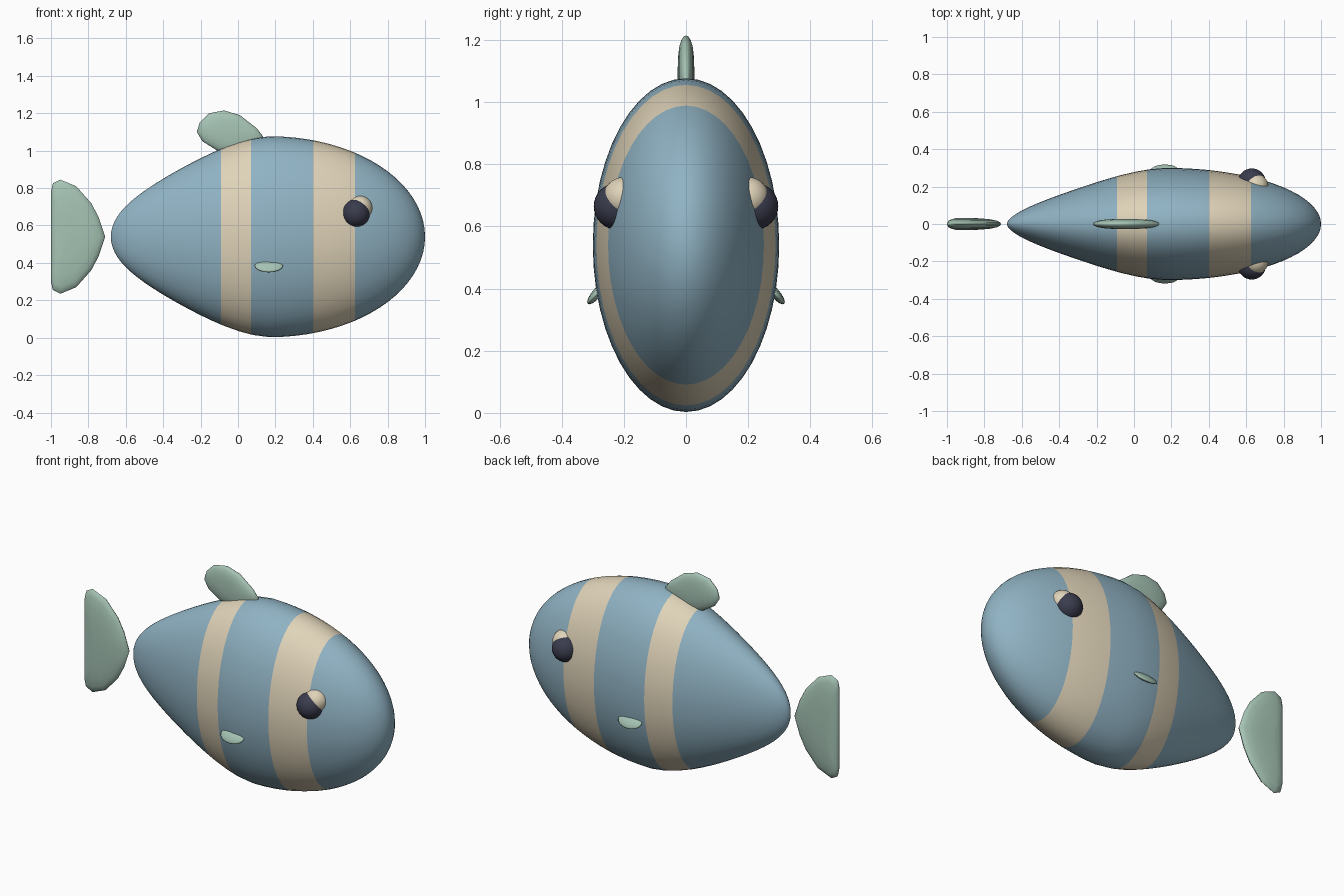
import bpy
import bmesh
from math import sin, cos, pi, sqrt, radians

cube = bpy.data.objects.get("Cube")
if cube:
    bpy.data.objects.remove(cube, do_unlink=True)


def material(name, rgb):
    mat = bpy.data.materials.new(name)
    mat.use_nodes = True
    mat.diffuse_color = (*rgb, 1)
    mat.node_tree.nodes["Principled BSDF"].inputs["Base Color"].default_value = (*rgb, 1)
    return mat


BLUE = material("dusty blue", (0.28, 0.45, 0.55))
SAND = material("sand", (0.74, 0.65, 0.48))
GREEN = material("pale green", (0.38, 0.55, 0.46))
DARK = material("dark navy", (0.042, 0.045, 0.075))


def finish(name, bm, mats, sharp=60):
    bmesh.ops.recalc_face_normals(bm, faces=bm.faces)
    mesh = bpy.data.meshes.new(name)
    bm.to_mesh(mesh)
    bm.free()
    for mat in mats:
        mesh.materials.append(mat)
    obj = bpy.data.objects.new(name, mesh)
    bpy.context.collection.objects.link(obj)
    bpy.ops.object.select_all(action="DESELECT")
    obj.select_set(True)
    bpy.context.view_layer.objects.active = obj
    bpy.ops.object.shade_smooth_by_angle(angle=radians(sharp))
    return obj


def loft(bm, rings, start, end):
    """Skin closed rings and close both ends with a point."""
    loops = [[bm.verts.new(p) for p in ring] for ring in rings]
    n = len(loops[0])
    for a, b in zip(loops, loops[1:]):
        for i in range(n):
            j = (i + 1) % n
            bm.faces.new((a[i], a[j], b[j], b[i]))
    for tip, loop in ((start, loops[0]), (end, loops[-1])):
        v = bm.verts.new(tip)
        for i in range(n):
            bm.faces.new((v, loop[i], loop[(i + 1) % n]))


# Body: elliptical rings along x, with rings placed on the stripe edges
MID_X, MID_Z, FRONT, BACK = 0.17, 0.54, 0.83, 0.85
STRIPES = ((-0.09, 0.07), (0.40, 0.625))


def body_radii(x):
    if x >= MID_X:
        f = sqrt(1 - ((x - MID_X) / FRONT) ** 2)
        g = f
    else:
        u = (MID_X - x) / BACK
        f = sqrt(1 - u) * (1 + 0.42 * u * (1 - u) * (1 - 1.4 * u))
        g = f ** 1.2
    return 0.3 * g, 0.537 * f


STEPS, SIDES = 20, 48
xs = {edge for stripe in STRIPES for edge in stripe}
xs |= {MID_X + FRONT * sin(pi / 2 * i / STEPS) for i in range(STEPS)}
xs |= {MID_X - BACK * (1 - (i / STEPS) ** 2) for i in range(1, STEPS)}
rings = []
for x in sorted(xs):
    ry, rz = body_radii(x)
    angles = [2 * pi * i / SIDES for i in range(SIDES)]
    rings.append([(x, ry * cos(a), MID_Z + rz * sin(a)) for a in angles])
bm = bmesh.new()
loft(bm, rings, (MID_X - BACK, 0, MID_Z), (MID_X + FRONT, 0, MID_Z))
for face in bm.faces:
    cx = face.calc_center_median().x
    face.material_index = int(any(a < cx < b for a, b in STRIPES))
finish("body", bm, (BLUE, SAND))


# Tail and top fin: lens shapes swelling from an outline in the xz plane
def lens_fin(name, outline, centre, half):
    cx, cz = centre
    scales = (0.4, 0.7, 0.88, 0.97)
    layers = [(s, -1) for s in scales] + [(1, 0)] + [(s, 1) for s in reversed(scales)]
    rings = [[(cx + (x - cx) * s, side * half * sqrt(1 - s ** 3), cz + (z - cz) * s)
              for x, z in outline] for s, side in layers]
    bm = bmesh.new()
    loft(bm, rings, (cx, -half, cz), (cx, half, cz))
    finish(name, bm, (GREEN,))


upper = [(-0.745, 0.105), (-0.785, 0.18), (-0.865, 0.27), (-0.95, 0.305), (-0.99, 0.285), (-1, 0.24)]
tail = [(-0.71, MID_Z)] + [(x, MID_Z + z) for x, z in upper]
tail += [(x, MID_Z - z) for x, z in reversed(upper)]
lens_fin("tail_fin", tail, (-0.92, MID_Z), 0.032)

top = [(0.135, 1.075), (0.10, 1.12), (0.01, 1.19), (-0.075, 1.215), (-0.155, 1.20),
       (-0.205, 1.15), (-0.22, 1.10), (-0.19, 1.05), (-0.11, 1.0), (0.0, 0.98), (0.1, 1.02)]
lens_fin("top_fin", top, (-0.05, 1.09), 0.027)


# Paired parts: ellipsoids on both sides
def ellipsoid(name, centre, radii, mat, tilt=0, segments=32):
    bm = bmesh.new()
    bmesh.ops.create_uvsphere(bm, u_segments=segments, v_segments=segments // 2, radius=1)
    obj = finish(name, bm, (mat,))
    obj.location = centre
    obj.scale = radii
    obj.rotation_euler = (tilt, 0, 0)


for label, side in (("left", 1), ("right", -1)):
    # The front faces -y, so the fish's sides are named by the y axis
    name = "back" if side > 0 else "front"
    ellipsoid(name + "_eye_rim", (0.652, side * 0.2, 0.692), (0.067, 0.067, 0.067), SAND)
    ellipsoid(name + "_eye", (0.63, side * 0.222, 0.665), (0.075, 0.075, 0.075), DARK)
    ellipsoid(name + "_side_fin", (0.165, side * 0.287, 0.385), (0.076, 0.045, 0.015),
              GREEN, tilt=-side * radians(50), segments=16)
